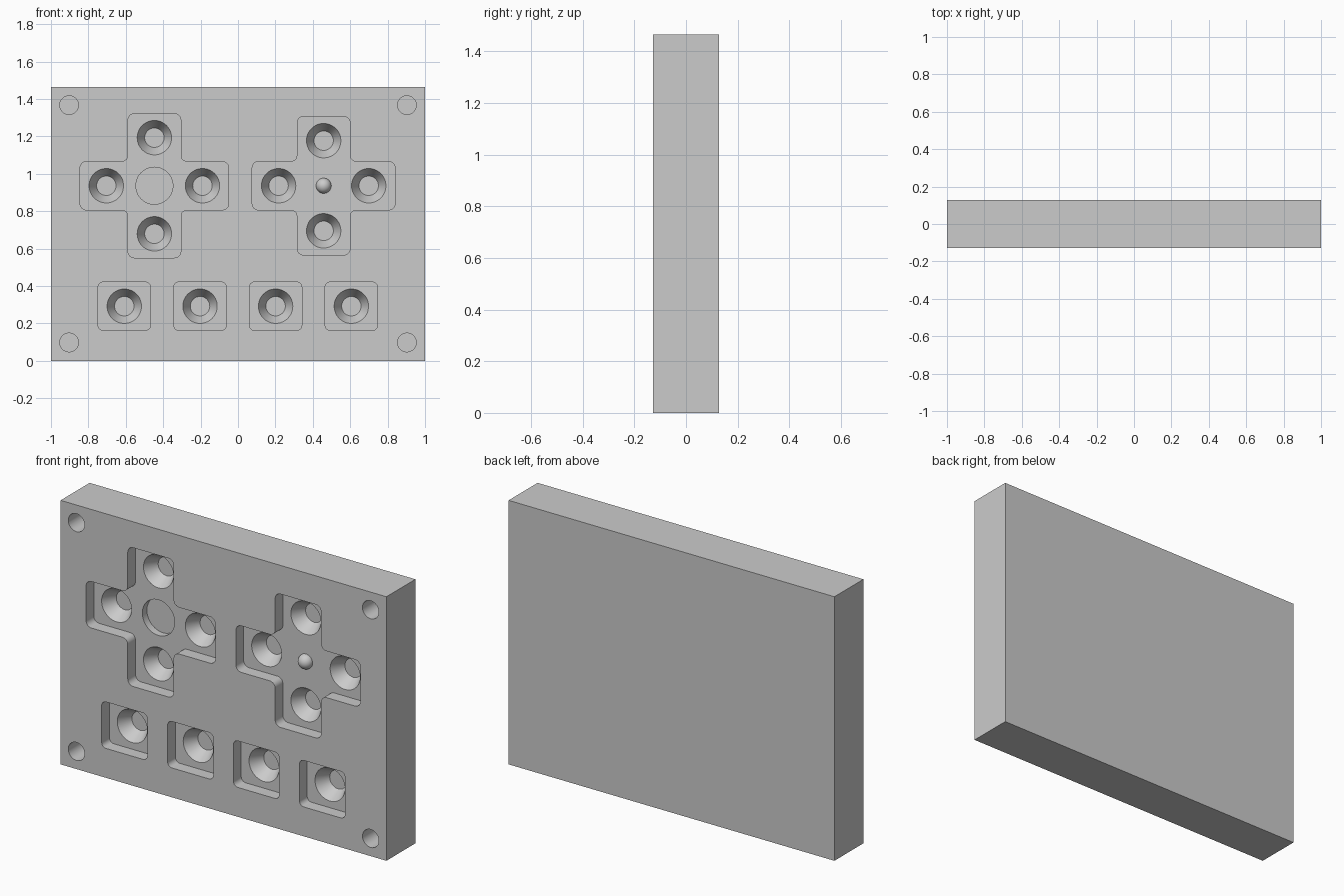
import bpy, bmesh, math
from mathutils import Vector

cube = bpy.data.objects.get("Cube")
if cube:
    bpy.data.objects.remove(cube, do_unlink=True)

HEIGHT = 1.465
HALF_DEPTH = 0.127
FRONT = -HALF_DEPTH
FLOOR = FRONT + 0.068       # floor of the pockets
OUT = FRONT - 0.05          # cutters start in front of the plate

grey = bpy.data.materials.new("plain_grey")
grey.use_nodes = True
grey.diffuse_color = (0.6, 0.6, 0.6, 1)
grey.node_tree.nodes["Principled BSDF"].inputs["Base Color"].default_value = (0.6, 0.6, 0.6, 1)


def to_object(name, bm):
    bmesh.ops.recalc_face_normals(bm, faces=bm.faces)
    mesh = bpy.data.meshes.new(name)
    bm.to_mesh(mesh)
    bm.free()
    obj = bpy.data.objects.new(name, mesh)
    bpy.context.collection.objects.link(obj)
    return obj


def prism(name, outline, y0, y1, radius=0):
    """Outline in x, z pushed from y0 to y1, with rounded corners."""
    bm = bmesh.new()
    face = bm.faces.new([bm.verts.new((x, y0, z)) for x, z in outline])
    ext = bmesh.ops.extrude_face_region(bm, geom=[face])
    moved = [v for v in ext["geom"] if isinstance(v, bmesh.types.BMVert)]
    bmesh.ops.translate(bm, verts=moved, vec=(0, y1 - y0, 0))
    if radius:
        edges = [e for e in bm.edges if abs(e.verts[0].co.y - e.verts[1].co.y) > 0.01]
        bmesh.ops.bevel(bm, geom=edges, offset=radius, segments=8, profile=0.5,
                        affect='EDGES', clamp_overlap=True)
    return to_object(name, bm)


def lathe(name, x, z, profile, steps=48):
    """Spin (radius, y) points about an axis along y."""
    bm = bmesh.new()
    verts = [bm.verts.new((x + r, y, z)) for r, y in profile]
    edges = [bm.edges.new(pair) for pair in zip(verts, verts[1:])]
    bmesh.ops.spin(bm, geom=verts + edges, cent=(x, 0, z), axis=(0, 1, 0),
                   angle=math.tau, steps=steps, use_duplicate=False)
    bmesh.ops.remove_doubles(bm, verts=bm.verts, dist=1e-4)
    return to_object(name, bm)


def rectangle(x, z, w, h):
    return [(x - w, z - h), (x + w, z - h), (x + w, z + h), (x - w, z + h)]


def cross(x, z, long_x, long_z, arm_x, arm_z):
    quarter = [(long_x, arm_z), (arm_x, arm_z), (arm_x, long_z)]
    pts = quarter + [(-a, b) for a, b in reversed(quarter)]
    pts += [(-a, -b) for a, b in quarter] + [(a, -b) for a, b in reversed(quarter)]
    return [(x + a, z + b) for a, b in pts]


def carve(cutter):
    cutter.hide_render = True
    mod = plate.modifiers.new("cut", 'BOOLEAN')
    mod.operation = 'DIFFERENCE'
    mod.solver = 'EXACT'
    mod.object = cutter
    bpy.context.view_layer.objects.active = plate
    bpy.ops.object.modifier_apply(modifier=mod.name)
    bpy.data.objects.remove(cutter, do_unlink=True)


def round_hole(x, z, radius, bottom):
    carve(lathe("hole_cutter", x, z, [(0, bottom), (radius, bottom), (radius, OUT), (0, OUT)]))


def conical_seat(x, z):
    deep = FLOOR + 0.072
    carve(lathe("seat_cutter", x, z,
                [(0, deep), (0.052, deep), (0.092, FLOOR), (0.092, OUT), (0, OUT)]))


# Plate
plate = prism("plate", rectangle(0, HEIGHT / 2, 1, HEIGHT / 2), FRONT, HALF_DEPTH)

# Cross-shaped pockets, each with four conical seats
MID_Z = 0.936
LEFT_X, RIGHT_X = -0.447, 0.458
for cx, long_x, long_z, reach in ((LEFT_X, 0.397, 0.385, 0.257), (RIGHT_X, 0.382, 0.37, 0.241)):
    carve(prism("cross_cutter", cross(cx, MID_Z, long_x, long_z, 0.141, 0.129), OUT, FLOOR, 0.033))
    for dx, dz in ((1, 0), (-1, 0), (0, 1), (0, -1)):
        conical_seat(cx + dx * reach, MID_Z + dz * reach)

# Shallow round recess in the middle of one cross
round_hole(LEFT_X, MID_Z, 0.099, FLOOR + 0.04)

# Row of single pockets with seats
for x in (-0.608, -0.203, 0.201, 0.606):
    carve(prism("pocket_cutter", rectangle(x, 0.292, 0.14, 0.129), OUT, FLOOR, 0.027))
    conical_seat(x, 0.292)

# Corner mounting holes
for x in (-0.903, 0.903):
    for z in (0.098, HEIGHT - 0.098):
        round_hole(x, z, 0.05, FRONT + 0.2)

# Round knob in the middle of the other cross
bm = bmesh.new()
bmesh.ops.create_uvsphere(bm, u_segments=32, v_segments=16, radius=0.041)
bmesh.ops.translate(bm, verts=bm.verts, vec=Vector((RIGHT_X, FLOOR, MID_Z)))
knob = to_object("round_knob", bm)

for obj in (plate, knob):
    obj.data.materials.clear()
    obj.data.materials.append(grey)
    bpy.ops.object.select_all(action='DESELECT')
    obj.select_set(True)
    bpy.context.view_layer.objects.active = obj
    bpy.ops.object.shade_smooth_by_angle(angle=math.radians(30))
